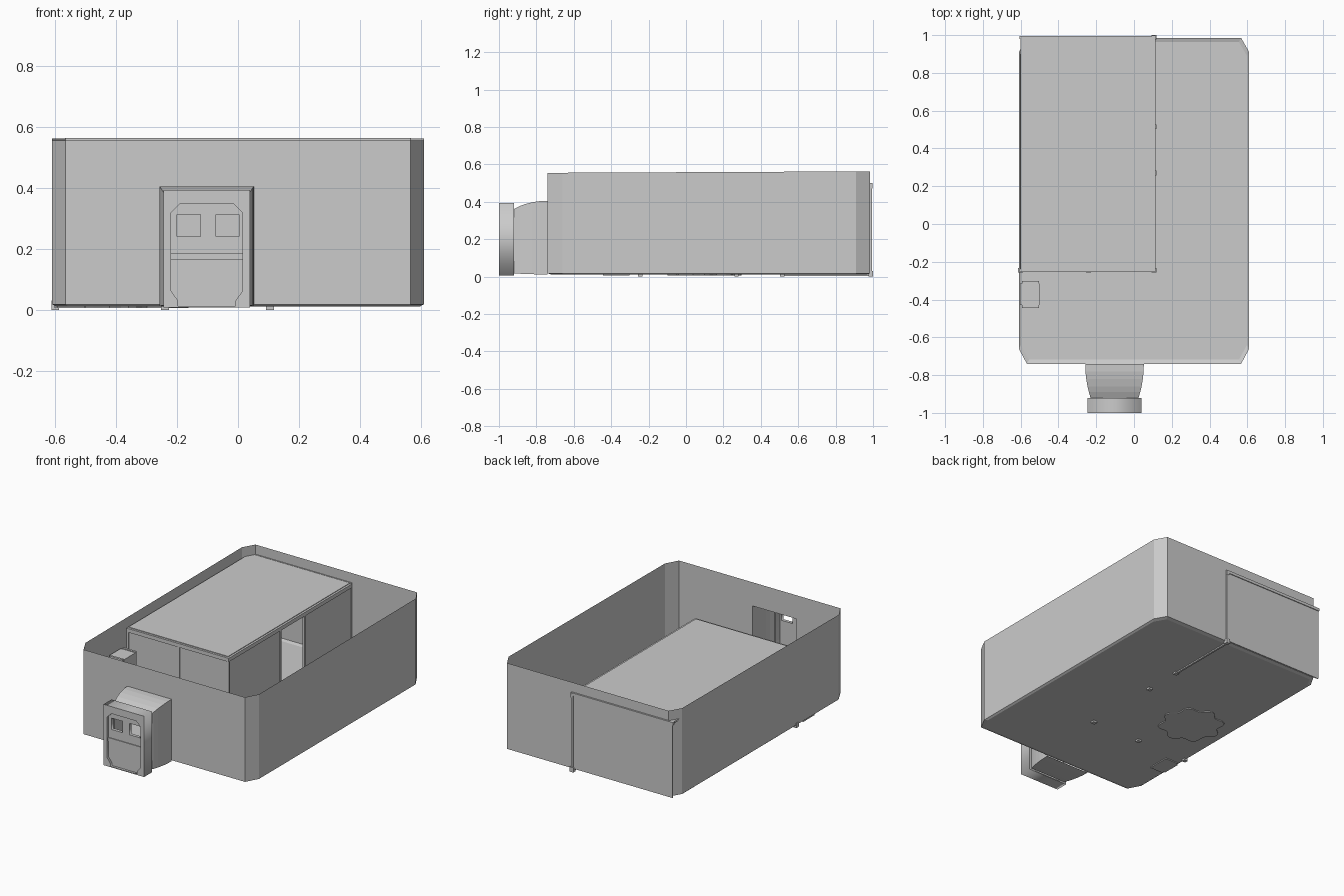
import bpy, bmesh, math
from mathutils import Matrix

if "Cube" in bpy.data.objects:
    bpy.data.objects.remove(bpy.data.objects["Cube"])


def add_mesh(name, bm):
    me = bpy.data.meshes.new(name)
    bm.to_mesh(me)
    bm.free()
    ob = bpy.data.objects.new(name, me)
    bpy.context.collection.objects.link(ob)
    return ob


def box(name, x0, x1, y0, y1, z0, z1):
    bm = bmesh.new()
    m = Matrix.Translation(((x0 + x1) / 2, (y0 + y1) / 2, (z0 + z1) / 2))
    m = m @ Matrix.Diagonal((x1 - x0, y1 - y0, z1 - z0, 1))
    bmesh.ops.create_cube(bm, size=1, matrix=m)
    return add_mesh(name, bm)


def plate(name, loops, y0, y1):
    """Upright XZ plate; the first loop is the outline, the others are holes."""
    cu = bpy.data.curves.new(name + "_profile", 'CURVE')
    cu.dimensions = '2D'
    cu.fill_mode = 'BOTH'
    cu.extrude = (y1 - y0) / 2
    for loop in loops:
        sp = cu.splines.new('POLY')
        sp.points.add(len(loop) - 1)
        for p, (x, z) in zip(sp.points, loop):
            p.co = (x, z, 0, 1)
        sp.use_cyclic_u = True
    tmp = bpy.data.objects.new(name + "_tmp", cu)
    bpy.context.collection.objects.link(tmp)
    dg = bpy.context.evaluated_depsgraph_get()
    me = bpy.data.meshes.new_from_object(tmp.evaluated_get(dg))
    bpy.data.objects.remove(tmp)
    me.transform(Matrix.Translation((0, (y0 + y1) / 2, 0)) @ Matrix.Rotation(math.pi / 2, 4, 'X'))
    ob = bpy.data.objects.new(name, me)
    bpy.context.collection.objects.link(ob)
    return ob


def rect(x0, x1, z0, z1):
    return [(x0, z0), (x1, z0), (x1, z1), (x0, z1)]


# outer shell: open-topped room with chamfered corners and a bevelled floor edge
OUT = [(-.567, -.74), (.567, -.74), (.61, -.66), (.61, .91),
       (.567, .985), (-.567, .985), (-.61, .91), (-.61, -.66)]
bm = bmesh.new()
top = [bm.verts.new((x, y, .555 + .008 * (y + .74) / 1.725)) for x, y in OUT]
low = [bm.verts.new((x, y, .018)) for x, y in OUT]
flr = [bm.verts.new((x * .98, .1225 + (y - .1225) * .975, .011)) for x, y in OUT]
for i in range(8):
    j = (i + 1) % 8
    if i:
        bm.faces.new((low[i], low[j], top[j], top[i]))
    bm.faces.new((flr[i], flr[j], low[j], low[i]))
bm.faces.new(flr[::-1])
# front wall, left open behind the entrance
DX0, DX1, DZ = -.258, .052, .405
for x0, x1, z0, z1 in ((-.567, DX0, .018, .555), (DX1, .567, .018, .555), (DX0, DX1, DZ, .555)):
    bm.faces.new([bm.verts.new((x, -.74, z)) for x, z in rect(x0, x1, z0, z1)])
add_mesh("outer_room", bm)

# entrance tunnel: tapering hood with curved roof and sides
bm = bmesh.new()
rings = []
for y, inset, z in ((-.74, 0, .405), (-.78, .001, .404), (-.82, .005, .398),
                    (-.86, .012, .388), (-.89, .019, .377), (-.92, .028, .362)):
    rings.append([bm.verts.new((x, y, h))
                  for x, h in rect(DX0 + inset, DX1 - inset, .012 + inset * .2, z)])
for a, b in zip(rings, rings[1:]):
    for i in range(4):
        j = (i + 1) % 4
        bm.faces.new((a[i], a[j], b[j], b[i]))
add_mesh("entrance_tunnel", bm)

# entrance door: frame, recessed leaf with two windows, cross bar
HOLE = [(-.197, .012), (-.008, .012), (-.008, .03), (.015, .062), (.015, .318), (-.015, .348),
        (-.19, .348), (-.22, .318), (-.22, .062), (-.197, .03)]
plate("door_frame", [rect(-.245, .04, .007, .393), HOLE], -1, -.92)
WINDOWS = [rect(-.2, -.123, .24, .312), rect(-.072, .004, .24, .312)]
plate("door_leaf", [HOLE] + WINDOWS, -.985, -.965)
box("door_bar", -.22, .015, -.99, -.984, .163, .185)

# inner room: panels, roof, posts and beams
PX, PY, H = .103, -.245, .485
box("front_panel", -.6, PX, PY - .003, PY + .003, .012, H)
for n, (y0, y1) in enumerate(((PY, .27), (.515, .985))):
    box(f"side_panel_{n}", PX - .003, PX + .003, y0, y1, .012, H)
box("back_panel", -.6, PX, .985, .991, .02, H)
box("left_panel", -.603, -.597, PY, .9, .012, H)
box("roof", -.6, .1, PY + .003, .988, .488, .5)
box("front_beam", -.605, .113, PY - .01, PY + .008, .472, .496)
box("side_beam", .095, .113, PY - .01, .997, .472, .496)
box("back_beam", -.605, .113, .98, .996, .484, .502)
box("floor_rail", .097, .109, .515, .985, .003, .02)
POSTS = [(-.6, PY), (-.24, PY), (PX + .002, PY), (PX + .002, .27), (PX + .002, .515), (PX + .002, .988)]
for n, (x, y) in enumerate(POSTS):
    box(f"post_{n}", x - .007, x + .007, y - .007, y + .007, .01, H)
    box(f"post_foot_{n}", x - .013, x + .013, y - .012, y + .012, 0, .03)

# tall cabinet beside the inner room, with raised end panels
box("cabinet", -.603, -.5, -.43, -.315, .005, .39)
for n, y in enumerate((-.437, -.308)):
    box(f"cabinet_end_{n}", -.592, -.502, y - .007, y + .007, .005, .395)

# scalloped floor base inside the inner room
bm = bmesh.new()
pts = []
for i in range(48):
    a = 2 * math.pi * i / 48
    r = .18 + .018 * math.cos(8 * a)
    pts.append(bm.verts.new((-.36 + r * math.cos(a), .1 + r * math.sin(a), .005)))
f = bm.faces.new(pts)
ext = bmesh.ops.extrude_face_region(bm, geom=[f], use_keep_orig=True)
bmesh.ops.translate(bm, vec=(0, 0, .015), verts=[v for v in ext["geom"] if isinstance(v, bmesh.types.BMVert)])
bmesh.ops.recalc_face_normals(bm, faces=bm.faces)
add_mesh("round_floor_base", bm)
